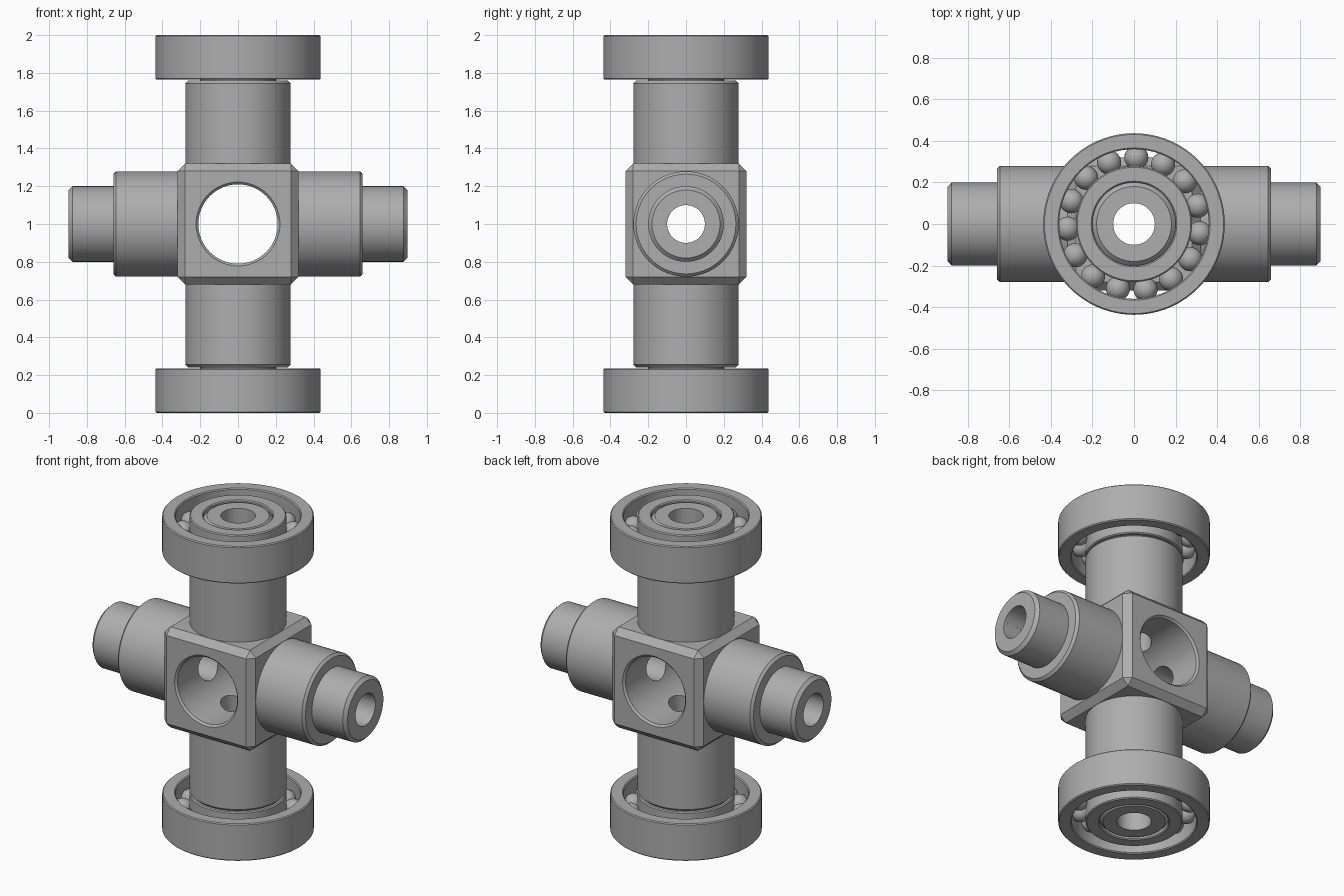
import bpy, bmesh, math
from mathutils import Matrix

if "Cube" in bpy.data.objects:
    bpy.data.objects.remove(bpy.data.objects["Cube"], do_unlink=True)

steel = bpy.data.materials.new("steel_grey")
steel.use_nodes = True
steel.diffuse_color = (0.42, 0.42, 0.42, 1)
steel.node_tree.nodes["Principled BSDF"].inputs["Base Color"].default_value = (0.42, 0.42, 0.42, 1)

MID = 1.0
TURN = {"x": Matrix.Rotation(math.pi / 2, 4, "Y"),
        "y": Matrix.Rotation(math.pi / 2, 4, "X"),
        "z": Matrix.Identity(4)}


def finish(bm, name, axis="z", height=MID):
    bmesh.ops.recalc_face_normals(bm, faces=bm.faces)
    bm.transform(Matrix.Translation((0, 0, height)) @ TURN[axis])
    mesh = bpy.data.meshes.new(name)
    bm.to_mesh(mesh)
    bm.free()
    mesh.materials.append(steel)
    obj = bpy.data.objects.new(name, mesh)
    bpy.context.collection.objects.link(obj)
    return obj


def lathe(name, profile, axis="z", height=MID, ring=False, steps=72):
    """Revolve (radius, height) points; a ring profile closes on itself."""
    bm = bmesh.new()
    verts = [bm.verts.new((r, 0, h)) for r, h in profile]
    pairs = list(zip(verts, verts[1:]))
    if ring:
        pairs.append((verts[-1], verts[0]))
    edges = [bm.edges.new(p) for p in pairs]
    bmesh.ops.spin(bm, geom=verts + edges, cent=(0, 0, 0), axis=(0, 0, 1),
                   angle=math.tau, steps=steps, use_merge=True)
    bmesh.ops.remove_doubles(bm, verts=bm.verts, dist=1e-5)
    return finish(bm, name, axis, height)


def mirrored(half):
    return [(r, -h) for r, h in reversed(half)] + half


def combine(target, other, operation):
    mod = target.modifiers.new("combine", "BOOLEAN")
    mod.operation, mod.solver, mod.object = operation, "EXACT", other
    bpy.context.view_layer.objects.active = target
    bpy.ops.object.modifier_apply(modifier=mod.name)
    bpy.data.objects.remove(other, do_unlink=True)


def smooth(obj):
    bpy.ops.object.select_all(action="DESELECT")
    obj.select_set(True)
    bpy.context.view_layer.objects.active = obj
    bpy.ops.object.shade_smooth_by_angle(angle=math.radians(30))


# Chamfered centre block
bm = bmesh.new()
bmesh.ops.create_cube(bm, size=0.64)
bmesh.ops.bevel(bm, geom=bm.edges[:], offset=0.04, segments=1, affect="EDGES")
body = finish(bm, "cross_body")


# Stepped shafts, each with a shoulder and a chamfered pin at both ends
def shaft(name, axis, shoulder, end):
    half = [(0.279, shoulder - 0.015), (0.264, shoulder), (0.2, shoulder),
            (0.2, end - 0.02), (0.18, end), (0, end)]
    return lathe(name, mirrored(half), axis)


combine(body, shaft("side_shaft", "x", 0.66, 0.897), "UNION")
combine(body, shaft("upright_shaft", "z", 0.76, 0.995), "UNION")

# Large front-to-back bore with chamfered rims, then the two narrow bores
wide = [(0.21, 0.308), (0.222, 0.32), (0.222, 0.4), (0, 0.4)]
combine(body, lathe("wide_cutter", mirrored(wide), "y"), "DIFFERENCE")
for axis in "xz":
    narrow = [(0.1, 1.2), (0, 1.2)]
    combine(body, lathe("narrow_cutter", mirrored(narrow), axis, steps=48), "DIFFERENCE")
smooth(body)


# Ball bearings at the top and bottom
def race(name, inner, outer, height, edge=0.006, half=0.118):
    half_profile = [(outer, half - edge), (outer - edge, half),
                    (inner + edge, half), (inner, half - edge)]
    profile = half_profile + [(r, -h) for r, h in reversed(half_profile)]
    smooth(lathe(name, profile, "z", height, ring=True))


def balls(name, height, count=15):
    bm = bmesh.new()
    for i in range(count):
        angle = math.radians(88) + i * math.tau / count
        place = Matrix.Translation((0.32 * math.cos(angle), 0.32 * math.sin(angle), 0))
        bmesh.ops.create_uvsphere(bm, u_segments=24, v_segments=16, radius=0.058, matrix=place)
    smooth(finish(bm, name, "z", height))


for side, height in (("upper", 1.882), ("lower", 0.118)):
    race(side + "_bearing_outer_ring", 0.36, 0.437, height)
    race(side + "_bearing_inner_ring", 0.2, 0.279, height)
    balls(side + "_bearing_balls", height)
